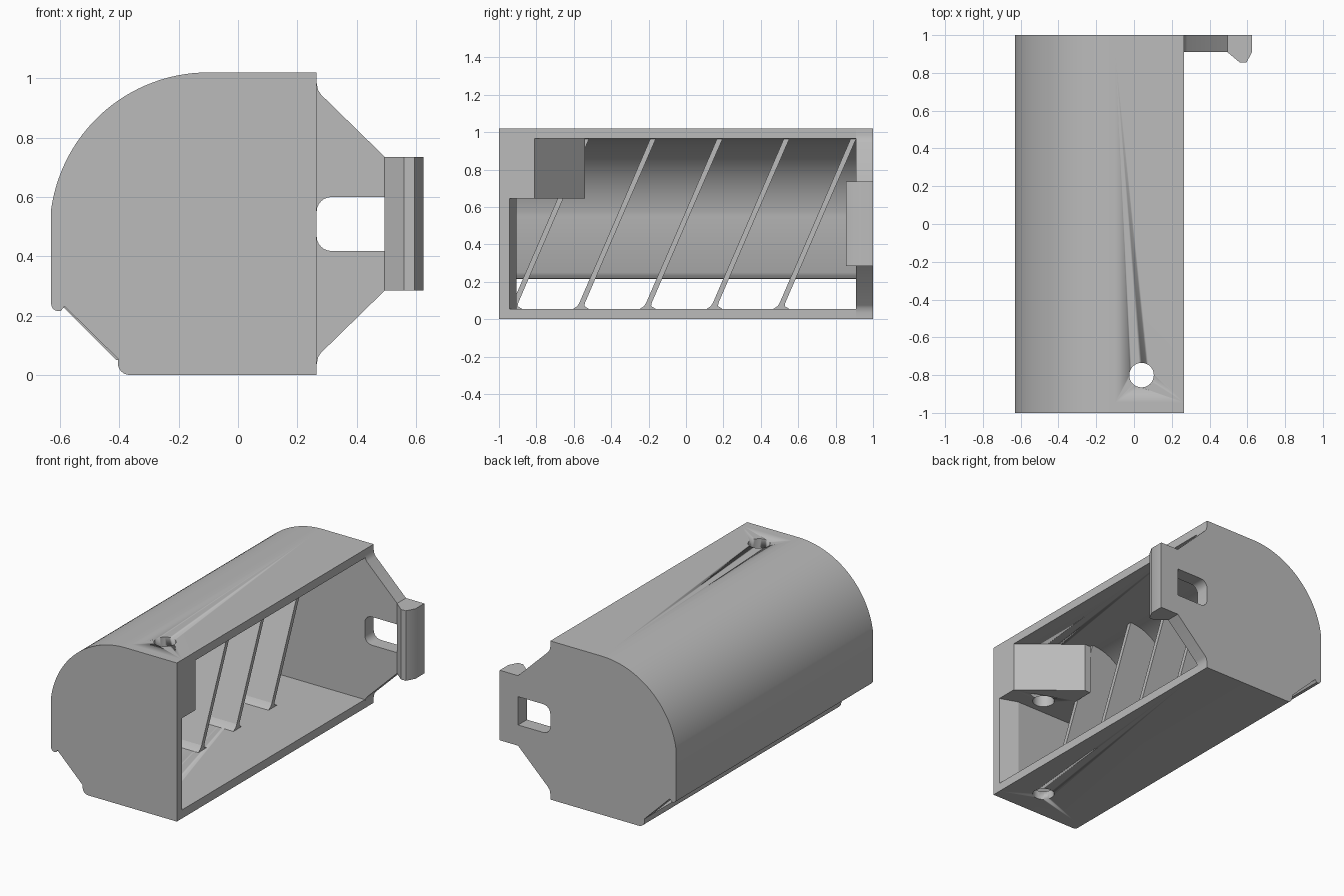
import bpy, bmesh
from math import sin, cos, radians
from mathutils import Vector

cube = bpy.data.objects.get("Cube")
if cube:
    bpy.data.objects.remove(cube, do_unlink=True)

grey = bpy.data.materials.new("light grey plastic")
grey.use_nodes = True
COLOUR = (0.5, 0.5, 0.5, 1)
grey.diffuse_color = COLOUR
grey.node_tree.nodes["Principled BSDF"].inputs["Base Color"].default_value = COLOUR

FRONT, BACK, OPEN_X = -1.0, 1.0, 0.265
LEAN = 0.432          # how far dividers lean in y per unit of height


def arc(cx, cz, r, start, end, steps):
    angles = [radians(start + (end - start) * i / steps) for i in range(steps + 1)]
    return [(cx + r * cos(a), cz + r * sin(a)) for a in angles]


def prism(name, outline, axis, lo, hi, shear=0.0):
    """Extrude a 2D outline along an axis; shear leans it in y with height."""
    place = {"x": lambda a, b, t: (t, a, b),
             "y": lambda a, b, t: (a, t + shear * b, b),
             "z": lambda a, b, t: (a, b, t)}[axis]
    bm = bmesh.new()
    face = bm.faces.new([bm.verts.new(place(a, b, lo)) for a, b in outline])
    step = Vector(place(0, 0, hi)) - Vector(place(0, 0, lo))
    grown = bmesh.ops.extrude_face_region(bm, geom=[face], use_keep_orig=True)
    top = [v for v in grown["geom"] if isinstance(v, bmesh.types.BMVert)]
    bmesh.ops.translate(bm, verts=top, vec=step)
    bmesh.ops.recalc_face_normals(bm, faces=bm.faces)
    mesh = bpy.data.meshes.new(name)
    bm.to_mesh(mesh)
    bm.free()
    mesh.materials.append(grey)
    obj = bpy.data.objects.new(name, mesh)
    bpy.context.collection.objects.link(obj)
    bpy.ops.object.select_all(action="DESELECT")
    obj.select_set(True)
    bpy.context.view_layer.objects.active = obj
    bpy.ops.object.shade_smooth_by_angle(angle=radians(30))
    return obj


# Cross-section pieces, listed from the roof round to the floor
roof = arc(-0.1, 0.485, 0.535, 90, 172, 28)
wall_foot = arc(-0.605, 0.24, 0.025, 180, 290, 5) + [(-0.585, 0.232)]
floor_lip = [(-0.405, 0.055)] + arc(-0.365, 0.04, 0.04, 180, 270, 6)
outer = [(OPEN_X, 1.02)] + roof + wall_foot + floor_lip + [(OPEN_X, 0)]


def inner_section(right_x):
    """Cavity section, reaching slightly into the walls."""
    return ([(right_x, 0.97)] + arc(-0.1, 0.485, 0.485, 90, 172, 28)
            + [(-0.59, 0.23), (-0.41, 0.05), (right_x, 0.05)])


# Curved roof and wall, and the floor, with the long gap between them
roof_wall = prism("roof_and_wall", [(OPEN_X, 1.02)] + roof + wall_foot + [(-0.575, 0.25)]
                  + arc(-0.1, 0.485, 0.48, 172, 90, 28) + [(OPEN_X, 0.965)],
                  "y", -0.945, 0.91)
floor = prism("floor", floor_lip + [(OPEN_X, 0), (OPEN_X, 0.055)], "y", -0.945, 0.91)

# Front end, thinner at the open side
prism("front_wall", outer, "y", FRONT, -0.945)
prism("front_wall_lining", inner_section(0.15), "y", -0.945, -0.905)
prism("front_wall_taper", [(0.15, -0.945), (OPEN_X, -0.945), (0.15, -0.905)],
      "z", 0.05, 0.97)

# Back end with the forked tab around a round-cornered window
tab = [(0.265, 0.035), (0.27, 0.06), (0.28, 0.075), (0.495, 0.285), (0.495, 0.418)]
window = arc(0.315, 0.468, 0.05, 270, 180, 6) + arc(0.315, 0.55, 0.05, 180, 90, 6)
tab += window + [(0.495, 0.6), (0.495, 0.735), (0.28, 0.945), (0.27, 0.96), (0.265, 0.985)]
prism("back_wall_with_tab", outer + tab, "y", 0.91, BACK)
prism("tab_hook", [(0.494, 1), (0.625, 1), (0.625, 0.91), (0.595, 0.855),
                   (0.56, 0.855), (0.494, 0.91)], "z", 0.285, 0.735)

# Bored mounting block under the roof
block = prism("mounting_block", [(OPEN_X, -0.95), (OPEN_X, -0.81), (-0.07, -0.54),
                                 (-0.11, -0.54), (-0.11, -0.67), (-0.26, -0.67),
                                 (-0.26, -0.95)], "z", 0.645, 0.97)

# Vertical screw hole
cutter = prism("hole_cutter", arc(0.04, -0.8, 0.065, 0, 348.75, 31), "z", -0.2, 1.3)
for part in (roof_wall, floor, block):
    cut = part.modifiers.new("screw_hole", "BOOLEAN")
    cut.operation, cut.solver, cut.object = "DIFFERENCE", "EXACT", cutter
    bpy.context.view_layer.objects.active = part
    bpy.ops.object.modifier_apply(modifier=cut.name)
bpy.data.objects.remove(cutter, do_unlink=True)

# Leaning dividers with flared feet
for i in range(5):
    top_y = -0.533 + 0.357 * i
    base_y = top_y - LEAN * 0.965
    prism(f"divider_{i + 1}", inner_section(-0.11), "y", base_y - 0.015, base_y + 0.015, LEAN)
    foot_y = base_y + LEAN * 0.05
    prism(f"divider_foot_{i + 1}",
          [(foot_y - 0.04, 0.05), (foot_y + 0.06, 0.05), (foot_y + 0.028, 0.07),
           (foot_y + 0.035, 0.11), (foot_y + 0.015, 0.11), (foot_y - 0.01, 0.07)],
          "x", -0.4, -0.11)
